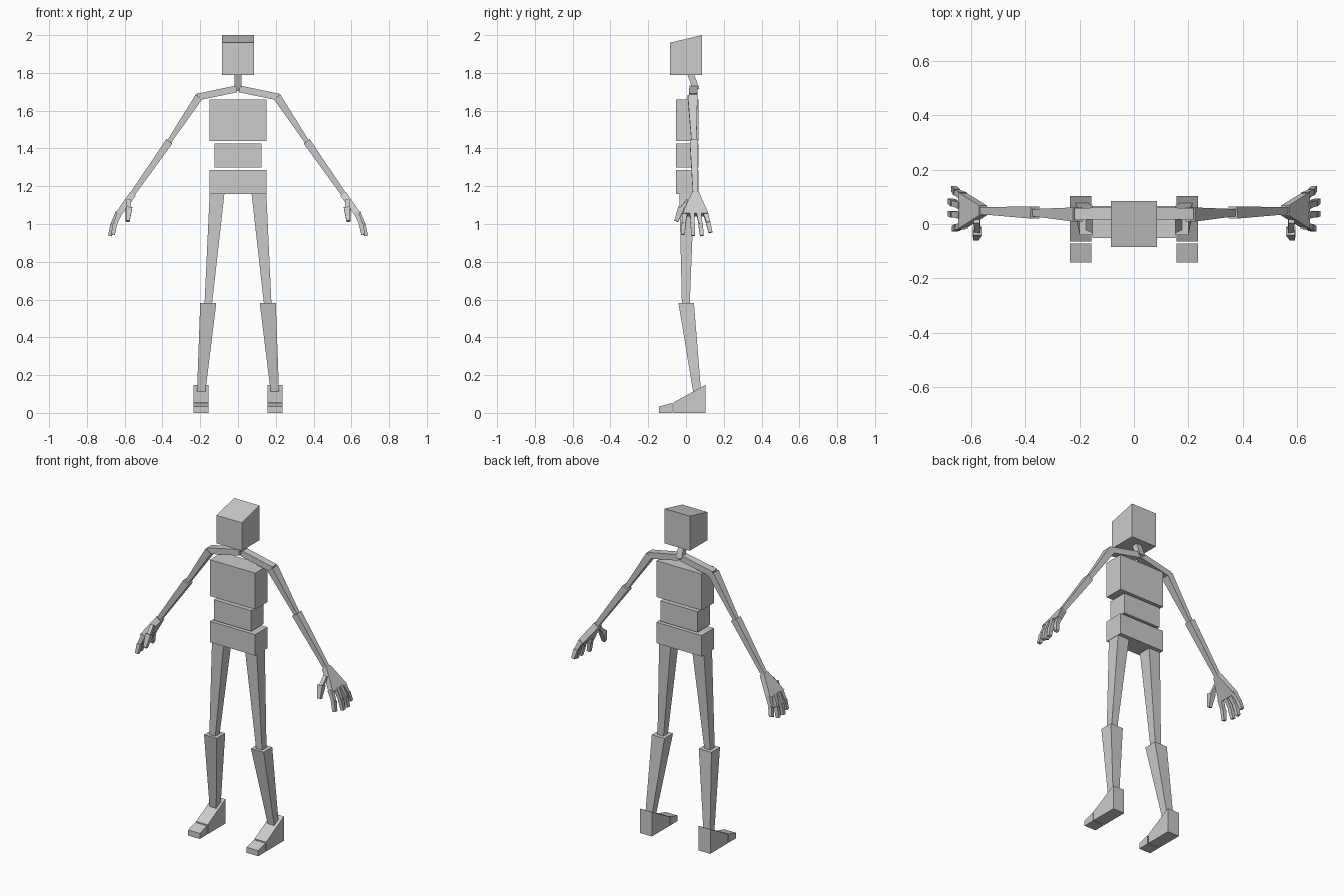
import bpy, bmesh
from mathutils import Vector

if "Cube" in bpy.data.objects:
    bpy.data.objects.remove(bpy.data.objects["Cube"])

grey = bpy.data.materials.new("light_grey")
grey.diffuse_color = (0.6, 0.6, 0.6, 1)
grey.use_nodes = True
grey.node_tree.nodes["Principled BSDF"].inputs["Base Color"].default_value = grey.diffuse_color


def loft(name, rings):
    """Closed block skinned over a list of four-corner rings."""
    bm = bmesh.new()
    rows = [[bm.verts.new(c) for c in ring] for ring in rings]
    for a, b in zip(rows, rows[1:]):
        for i in range(4):
            j = (i + 1) % 4
            bm.faces.new((a[i], a[j], b[j], b[i]))
    bm.faces.new(rows[0][::-1])
    bm.faces.new(rows[-1])
    bmesh.ops.recalc_face_normals(bm, faces=bm.faces)
    mesh = bpy.data.meshes.new(name)
    bm.to_mesh(mesh)
    bm.free()
    mesh.materials.append(grey)
    obj = bpy.data.objects.new(name, mesh)
    bpy.context.collection.objects.link(obj)
    return obj


def level(x0, x1, y0, y1, z_front, z_back=None):
    """Ring seen from above, optionally sloping from front to back."""
    zb = z_front if z_back is None else z_back
    return [(x0, y0, z_front), (x1, y0, z_front), (x1, y1, zb), (x0, y1, zb)]


def bone(name, p, q, size_p, size_q, side=Vector((0, 1, 0))):
    """Tapered bar from p to q; sizes are (width along side, thickness)."""
    p, q = Vector(p), Vector(q)
    d = (q - p).normalized()
    u = (side - d * side.dot(d)).normalized()
    v = d.cross(u)
    rings = []
    for c, (w, t) in ((p, size_p), (q, size_q)):
        rings.append([c + u * w * a / 2 + v * t * b / 2
                      for a, b in ((-1, -1), (1, -1), (1, 1), (-1, 1))])
    return loft(name, rings)


# Head with sloping crown, and tilted neck
loft("head", [level(-.085, .085, -.085, .085, 1.79),
              level(-.085, .085, -.085, .085, 1.96, 2.0)])
bone("neck", (0, .055, 1.71), (0, .022, 1.80), (.036, .034), (.036, .034),
     Vector((1, 0, 0)))

# Torso blocks
for name, hw, z0, z1 in (("chest", .152, 1.44, 1.66),
                         ("abdomen", .125, 1.30, 1.425),
                         ("pelvis", .152, 1.16, 1.287)):
    loft(name, [level(-hw, hw, -.052, .067, z) for z in (z0, z1)])

for s, tag in ((-1, "left"), (1, "right")):
    def at(x, y, z):
        return (s * x, y, z)

    # Arm
    bone(f"{tag}_collarbone", at(.008, .04, 1.715), at(.215, .037, 1.672),
         (.044, .036), (.044, .036))
    bone(f"{tag}_upper_arm", at(.207, .035, 1.673), at(.367, .042, 1.432),
         (.052, .042), (.026, .024))
    bone(f"{tag}_forearm", at(.364, .042, 1.437), at(.566, .05, 1.148),
         (.044, .040), (.026, .026))

    # Palm fans out toward the fingers
    bone(f"{tag}_palm", at(.556, .05, 1.160), at(.635, .05, 1.050),
         (.036, .036), (.135, .032))

    # Four fingers, each in two joints
    fingers = (("index", -.005, -.012, -.018, .625, .662, .945),
               ("middle", .033, .036, .038, .636, .678, .938),
               ("ring", .068, .077, .084, .636, .677, .938),
               ("little", .103, .117, .130, .628, .664, .955))
    for name, y0, y1, y2, x0, x2, z2 in fingers:
        mid = at((x0 + x2) / 2 + .007, y1, (1.06 + z2) / 2)
        bone(f"{tag}_{name}_base", at(x0, y0, 1.06), mid,
             (.026, .026), (.020, .020))
        bone(f"{tag}_{name}_tip", mid, at(x2, y2, z2),
             (.024, .024), (.020, .020))

    # Thumb
    bone(f"{tag}_thumb_base", at(.580, .012, 1.125), at(.577, -.030, 1.075),
         (.020, .022), (.020, .022))
    bone(f"{tag}_thumb_tip", at(.577, -.025, 1.085), at(.584, -.052, 1.015),
         (.034, .034), (.020, .020))

    # Leg
    def leg_ring(x0, x1, y0, y1, z0, z1=None):
        return level(s * x0, s * x1, y0, y1, z0, z1)

    loft(f"{tag}_thigh", [leg_ring(.072, .150, -.035, .043, 1.16),
                          leg_ring(.137, .177, -.022, .020, .58)])
    loft(f"{tag}_shin", [leg_ring(.115, .200, -.040, .042, .582),
                         leg_ring(.173, .217, .038, .080, .11)])

    # Wedge foot and toe block
    loft(f"{tag}_foot", [leg_ring(.157, .235, -.065, .103, 0),
                         leg_ring(.157, .235, -.065, .103, .056, .148)])
    loft(f"{tag}_toes", [leg_ring(.157, .235, -.142, -.072, 0),
                         leg_ring(.157, .235, -.142, -.072, .034, .053)])
